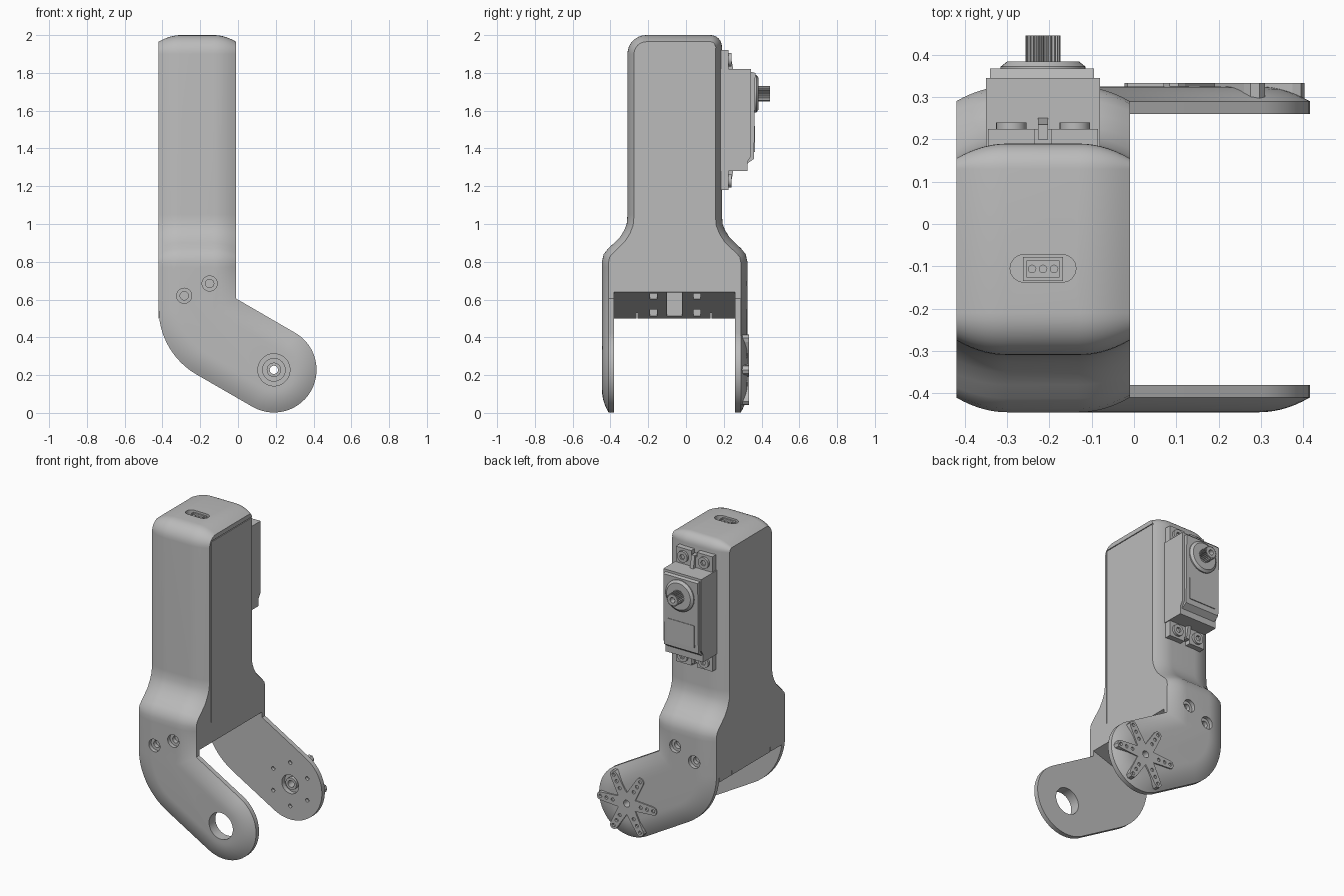
import bpy, bmesh, math

if "Cube" in bpy.data.objects:
    bpy.data.objects.remove(bpy.data.objects["Cube"], do_unlink=True)

grey = bpy.data.materials.new("plain_grey")
grey.use_nodes = True
tone = (0.5, 0.5, 0.5, 1)
grey.diffuse_color = tone
grey.node_tree.nodes["Principled BSDF"].inputs["Base Color"].default_value = tone

LEFT, RIGHT = -0.42, -0.01      # side walls of the housing
MID_X = (LEFT + RIGHT) / 2
MID_Y = -0.06                   # symmetry plane of the fork
OUTER, INNER = 0.385, 0.32      # fork half widths
CROWN, DROP = 0.12, 0.035       # soft edge width and depth
SEAM = 0.77
PIVOT = (0.19, 0.228)


def loft(name, rings):
    """Closed solid through rings of equal length."""
    bm = bmesh.new()
    rows = [[bm.verts.new(p) for p in ring] for ring in rings]
    for a, b in zip(rows, rows[1:]):
        for i in range(len(a)):
            j = (i + 1) % len(a)
            bm.faces.new((a[i], a[j], b[j], b[i]))
    bm.faces.new(rows[0])
    bm.faces.new(rows[-1])
    bmesh.ops.recalc_face_normals(bm, faces=bm.faces)
    mesh = bpy.data.meshes.new(name)
    bm.to_mesh(mesh)
    bm.free()
    mesh.materials.append(grey)
    obj = bpy.data.objects.new(name, mesh)
    bpy.context.collection.objects.link(obj)
    return obj


def place(axis, t, u, v):
    return {"x": (t, u, v), "y": (u, t, v), "z": (u, v, t)}[axis]


def prism(name, points, axis, start, end):
    return loft(name, [[place(axis, t, u, v) for u, v in points] for t in (start, end)])


def arc(center, radius, start, end, steps):
    angles = [math.radians(start + (end - start) * i / steps) for i in range(steps + 1)]
    return [(center[0] + radius * math.cos(a), center[1] + radius * math.sin(a)) for a in angles]


def rod(name, center, radius, start, end, sides=32):
    """Cylinder along y."""
    return prism(name, arc(center, radius, 0, 360, sides)[:-1], "y", start, end)


def box(name, x, y, z):
    return prism(name, [(x[0], y[0]), (x[1], y[0]), (x[1], y[1]), (x[0], y[1])], "z", *z)


def cut(obj, cutters):
    for tool in cutters:
        tool.hide_render = True
        mod = obj.modifiers.new("cut", "BOOLEAN")
        mod.operation, mod.solver, mod.object = "DIFFERENCE", "EXACT", tool
        bpy.context.view_layer.objects.active = obj
        bpy.ops.object.modifier_apply(modifier=mod.name)
        bpy.data.objects.remove(tool, do_unlink=True)


def smooth(obj):
    bpy.ops.object.select_all(action="DESELECT")
    obj.select_set(True)
    bpy.context.view_layer.objects.active = obj
    bpy.ops.object.shade_smooth_by_angle(angle=math.radians(32))


def inset(path, d):
    """Offset an open path to its right-hand side."""
    result = []
    for i, (u, v) in enumerate(path):
        p, q = path[max(i - 1, 0)], path[min(i + 1, len(path) - 1)]
        size = math.hypot(q[0] - p[0], q[1] - p[1])
        result.append((u + d * (q[1] - p[1]) / size, v - d * (q[0] - p[0]) / size))
    return result


# Crown steps: distance from the edge paired with the surface drop
crown = [(CROWN * i / 7, DROP * (1 - i / 7) ** 2) for i in range(8)]

# Upper housing: side profile lofted across x with softened edges
shoulder = [(OUTER, SEAM), (OUTER, 0.8), (0.376, 0.84), (0.352, 0.87), (0.32, 0.9),
            (0.29, 0.93), (0.268, 0.965), (0.254, 1.0), (0.25, 1.05)]
profile = [(MID_Y - h, z) for h, z in shoulder]
profile += arc((-0.21, 1.9), 0.1, 180, 90, 8)
profile += arc((0.13, 1.94), 0.06, 90, 0, 8)
profile += [(MID_Y + h, z) for h, z in reversed(shoulder)]
stations = [(LEFT + e, d) for e, d in crown] + [(RIGHT - e, d) for e, d in reversed(crown)]
housing = loft("upper_housing", [[(x, y, z) for y, z in inset(profile, d)] for x, d in stations])
slot = arc((-0.26, -0.105), 0.033, 90, 270, 8) + arc((-0.17, -0.105), 0.033, -90, 90, 8)
cut(housing, [
    prism("slot_cutter", slot, "z", 1.96, 2.1),
    box("seam_cutter", (-0.016, 0.1), (-0.263, -0.258), (0.7, 1.935)),
    box("seam_cutter", (-0.016, 0.1), (-0.263, 0.3), (1.932, 1.937)),
])
smooth(housing)

# Power connector in the top slot
connector = box("connector_shell", (-0.262, -0.168), (-0.135, -0.078), (1.95, 1.99))
cut(connector, [box("socket_cutter", (-0.254, -0.176), (-0.125, -0.088), (1.975, 2.1))])
for i in (-1, 0, 1):
    pin_x = MID_X + i * 0.026
    prism("connector_pin", arc((pin_x, -0.106), 0.01, 0, 360, 12)[:-1], "z", 1.97, 1.985)

# Lower core between the fork arms, with a sloping underside
core = prism("lower_core", [(LEFT, 0.5), (RIGHT, 0.64), (RIGHT, SEAM), (LEFT, SEAM)],
             "y", MID_Y - INNER, MID_Y + INNER)
tools = [box("channel_cutter", (-0.38, 0.1), (-0.1, -0.02), (0.4, 0.638))]
for y in (-0.19, 0.04):
    for low, high in ((0.4, 0.56), (0.595, 0.632)):
        deep = -0.38 if low < 0.5 else -0.12
        tools.append(box("window_cutter", (deep, deep + 0.1), (y, y + 0.036), (low, high)))
for y in (-0.262, 0.13):
    tools.append(box("rib_gap_cutter", (-0.43, 0.1), (y, y + 0.006), (0.4, 0.53)))
cut(core, tools)


# Fork arms: bent outline with softened outer edges
def arm_outline(d):
    pts = [(LEFT + d, SEAM)]
    pts += arc((LEFT + 0.4, 0.55), 0.4 - d, 180, 240, 12)
    pts += arc(PIVOT, 0.226 - d, 240, 420, 28)
    slope = math.tan(math.radians(30))
    return pts + [(RIGHT - d, 0.605 - slope * d), (RIGHT - d, SEAM)]


def fork_arm(name, side):
    layers = [(0, INNER)] + [(e, OUTER - drop) for e, drop in crown]
    arm = loft(name, [[(x, MID_Y + side * h, z) for x, z in arm_outline(d)] for d, h in layers])
    outer = MID_Y + side * OUTER
    tools = []
    for spot in ((-0.285, 0.62), (-0.15, 0.685)):
        tools.append(rod("head_cutter", spot, 0.04, outer + side * 0.1, outer - side * 0.025))
        tools.append(rod("screw_cutter", spot, 0.022, outer, outer - side * 0.05))
    cut(arm, tools)
    return arm


front_arm = fork_arm("front_arm", -1)
cut(front_arm, [rod("bearing_cutter", PIVOT, 0.085, -0.6, -0.3, 48)])
smooth(front_arm)

back_arm = fork_arm("back_arm", 1)
ring = arc(PIVOT, 0.14, 30, 330, 5)
cut(back_arm, [rod("hub_cutter", PIVOT, 0.06, 0.2, 0.295)]
    + [rod("center_cutter", PIVOT, 0.022, 0.2, 0.5)]
    + [rod("bolt_cutter", spot, 0.012, 0.2, 0.28, 16) for spot in ring])
smooth(back_arm)

hub = rod("hub_collar", PIVOT, 0.038, 0.268, 0.31)
cut(hub, [rod("hub_bore", PIVOT, 0.022, 0.1, 0.5)])
smooth(hub)

# Six-armed output horn on the outside of the back arm
spoke = [(0.06, -0.035), (0.185, -0.026), (0.205, -0.02), (0.213, 0),
         (0.205, 0.02), (0.185, 0.026)]
star, holes = [], []
for k in range(6):
    c, s = math.cos(k * math.pi / 3), math.sin(k * math.pi / 3)
    star += [(PIVOT[0] + u * c - v * s, PIVOT[1] + u * s + v * c) for u, v in spoke]
    holes += [(PIVOT[0] + r * c, PIVOT[1] + r * s) for r in (0.1, 0.145, 0.188)]
horn = prism("output_horn", star, "y", 0.29, 0.333)
cut(horn, [rod("bore_cutter", PIVOT, 0.022, 0.2, 0.5)]
    + [rod("hole_cutter", spot, 0.011, 0.318, 0.5, 12) for spot in holes])

# Motor: case, lid and mounting ears on the back of the housing
prism("motor_case", [(0.15, 1.28), (0.325, 1.28), (0.325, 1.33), (0.345, 1.36),
                     (0.345, 1.82), (0.15, 1.82)], "x", -0.35, -0.08)
prism("motor_lid", [(0.3, 1.31), (0.325, 1.32), (0.36, 1.345), (0.367, 1.8), (0.3, 1.815)],
      "x", -0.34, -0.095)
box("motor_label", (-0.315, -0.12), (0.35, 0.366), (1.38, 1.52))
for inner_z, outer_z in ((1.82, 1.92), (1.28, 1.18)):
    direction = 1 if outer_z > inner_z else -1
    low, high = sorted((inner_z - direction * 0.01, outer_z))
    ear = box("mounting_ear", (-0.345, -0.085), (0.15, 0.225), (low, high))
    notch = sorted((outer_z - direction * 0.03, outer_z + direction * 0.1))
    cut(ear, [box("notch_cutter", (-0.235, -0.195), (0.1, 0.3), notch)])
    prism("ear_gusset", [(0.2, inner_z), (0.25, inner_z), (0.235, outer_z - direction * 0.02),
                         (0.2, outer_z - direction * 0.02)], "x", MID_X - 0.012, MID_X + 0.012)
    for side in (-1, 1):
        spot = (MID_X + side * 0.075, (inner_z + outer_z) / 2)
        screw = rod("ear_screw", spot, 0.036, 0.2, 0.24, 24)
        cut(screw, [rod("socket_cutter", spot, 0.018, 0.228, 0.4, 6)])
        smooth(screw)

# Motor output: stepped boss and splined shaft
AXLE = (MID_X, 1.69)
boss = loft("shaft_boss", [[(x, y, z) for x, z in arc(AXLE, r, 0, 360, 40)[:-1]]
                           for r, y in ((0.1, 0.34), (0.1, 0.372), (0.085, 0.384))])
smooth(boss)
teeth = [(arc(AXLE, 0.041 if i % 4 < 2 else 0.034, i * 3.75, 360, 1)[0]) for i in range(96)]
shaft = prism("splined_shaft", teeth, "y", 0.37, 0.445)
cut(shaft, [rod("shaft_bore", AXLE, 0.017, 0.41, 0.5, 20)])
